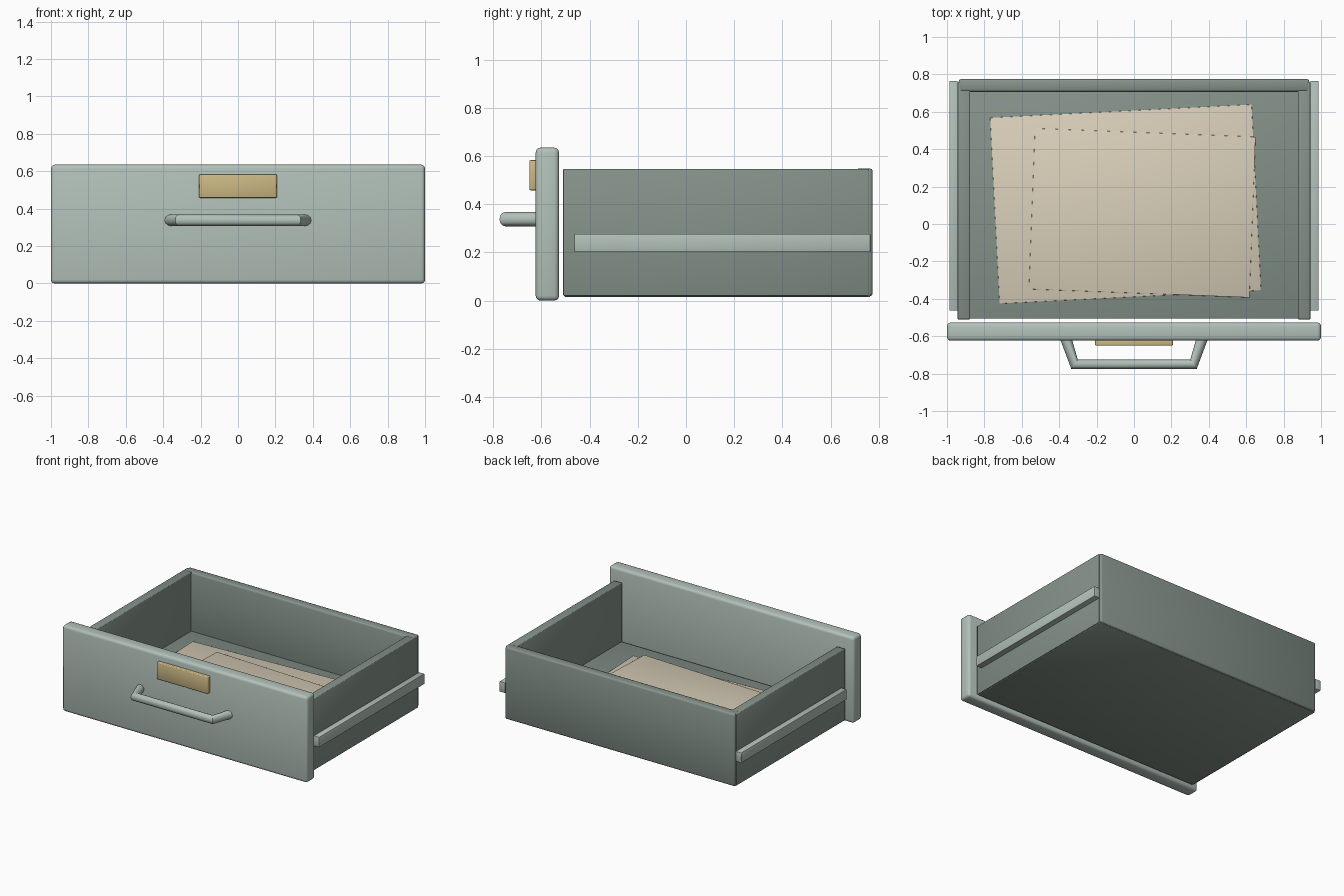
import bpy
from math import radians

old = bpy.data.objects.get("Cube")
if old:
    bpy.data.objects.remove(old, do_unlink=True)


def material(name, rgb):
    mat = bpy.data.materials.new(name)
    mat.use_nodes = True
    mat.diffuse_color = (*rgb, 1)
    mat.node_tree.nodes["Principled BSDF"].inputs["Base Color"].default_value = (*rgb, 1)
    return mat


light_green = material("pale grey green", (0.45, 0.535, 0.49))
dark_green = material("dark grey green", (0.235, 0.29, 0.255))
brass = material("dull brass", (0.6, 0.48, 0.23))
paper = material("aged paper", (0.7, 0.63, 0.49))


def box(name, low, high, mat, bevel, segments=2, turn=0):
    """Box between two corners, with rounded edges and an optional turn about z."""
    centre = [(a + b) / 2 for a, b in zip(low, high)]
    bpy.ops.mesh.primitive_cube_add(size=1, location=centre)
    obj = bpy.context.object
    obj.name = name
    obj.scale = [b - a for a, b in zip(low, high)]
    bpy.ops.object.transform_apply(location=False, rotation=False, scale=True)
    obj.rotation_euler.z = radians(turn)
    obj.data.materials.append(mat)
    mod = obj.modifiers.new("rounded edges", "BEVEL")
    mod.width = bevel
    mod.segments = segments
    bpy.ops.object.modifier_apply(modifier=mod.name)
    bpy.ops.object.shade_smooth_by_angle(angle=radians(50))


# Front panel and label plate
box("front_panel", (-1, -0.624, 0), (1, -0.527, 0.635), light_green, 0.02, 3)
box("label_plate", (-0.208, -0.65, 0.458), (0.208, -0.615, 0.583), brass, 0.005)

# Tray: floor, back wall, and side walls with runners
box("drawer_floor", (-0.935, -0.505, 0.015), (0.935, 0.765, 0.115), dark_green, 0.004)
box("back_wall", (-0.937, 0.707, 0.018), (0.937, 0.775, 0.549), dark_green, 0.012)
for side, name in ((-1, "right"), (1, "left")):
    inner, outer, rail = 0.877 * side, 0.943 * side, 0.987 * side
    box(name + "_wall", (min(inner, outer), -0.51, 0.02),
        (max(inner, outer), 0.758, 0.547), dark_green, 0.004)
    box(name + "_runner", (min(outer, rail), -0.463, 0.202),
        (max(outer, rail), 0.765, 0.277), light_green, 0.002)

# Loose sheets lying on the floor
box("large_sheet", (-0.745, -0.391, 0.114), (0.655, 0.604, 0.123), paper, 0.002, turn=2.9)
box("small_sheet", (-0.546, -0.371, 0.123), (0.634, 0.489, 0.13), paper, 0.002, turn=-2.2)

# Bent tube handle
curve = bpy.data.curves.new("handle", "CURVE")
curve.dimensions = "3D"
curve.bevel_depth = 0.03
curve.bevel_resolution = 4
curve.use_fill_caps = True
path = [(-0.365, -0.61), (-0.318, -0.75), (0.318, -0.75), (0.365, -0.61)]
spline = curve.splines.new("POLY")
spline.points.add(len(path) - 1)
for point, (x, y) in zip(spline.points, path):
    point.co = (x, y, 0.338, 1)
handle = bpy.data.objects.new("handle", curve)
bpy.context.collection.objects.link(handle)
bpy.ops.object.select_all(action="DESELECT")
handle.select_set(True)
bpy.context.view_layer.objects.active = handle
bpy.ops.object.convert(target="MESH")
handle = bpy.context.object
handle.data.materials.clear()
handle.data.materials.append(light_green)
bpy.ops.object.shade_smooth_by_angle(angle=radians(40))
